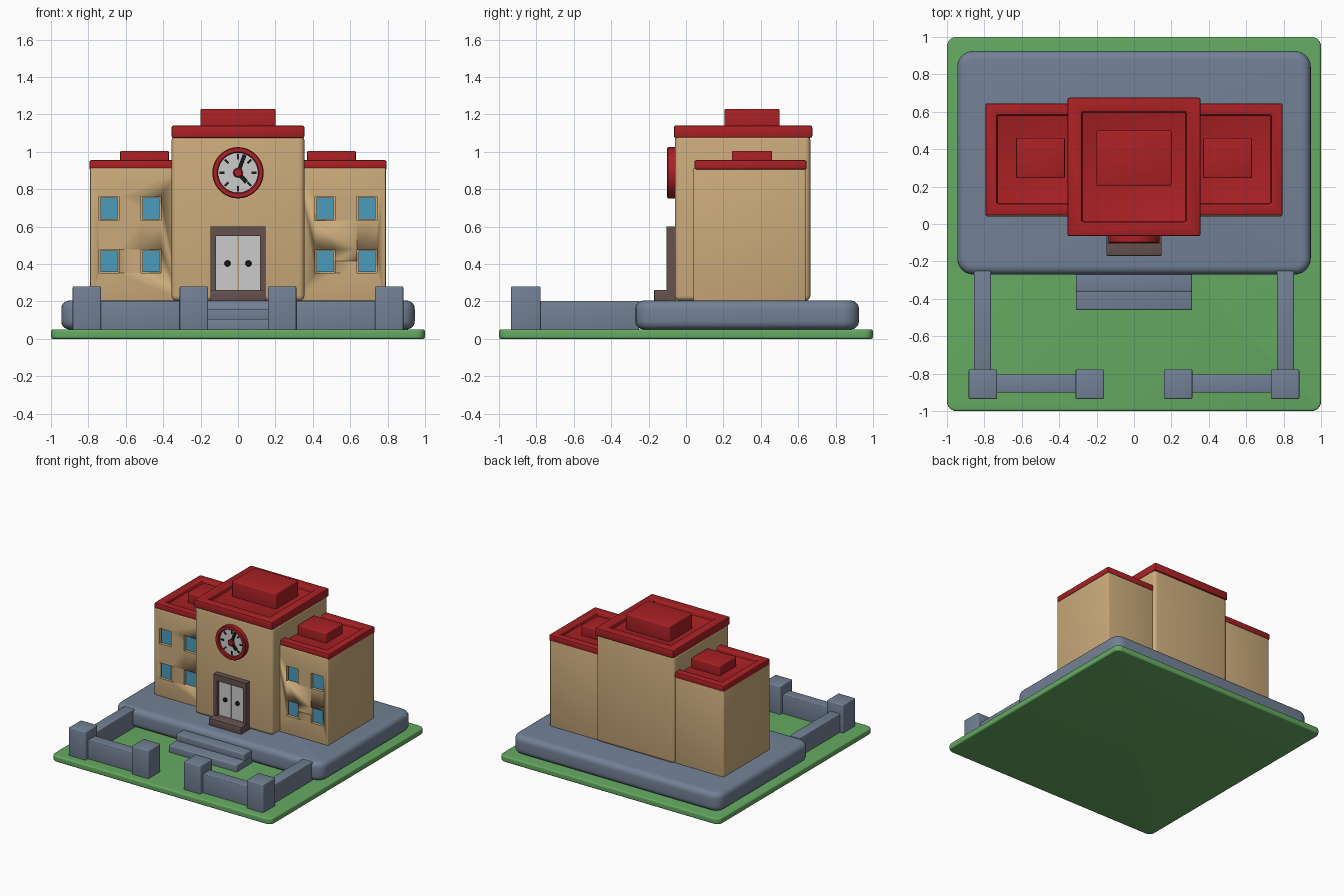
import bpy, bmesh, math
from mathutils import Matrix, Vector

if "Cube" in bpy.data.objects:
    bpy.data.objects.remove(bpy.data.objects["Cube"])


def material(name, r, g, b):
    m = bpy.data.materials.new(name)
    m.diffuse_color = (r, g, b, 1)
    m.use_nodes = True
    m.node_tree.nodes["Principled BSDF"].inputs["Base Color"].default_value = m.diffuse_color
    return m


GREEN = material("grass", 0.13, 0.40, 0.12)
STONE = material("stone", 0.17, 0.22, 0.30)
TAN = material("plaster", 0.60, 0.41, 0.20)
RED = material("roof_red", 0.40, 0.015, 0.018)
BROWN = material("door_brown", 0.13, 0.085, 0.08)
WHITE = material("pale_grey", 0.52, 0.52, 0.52)
BLACK = material("black", 0.01, 0.01, 0.01)
GLASS = material("glass", 0.07, 0.33, 0.50)


def finish(bm, name, mat, bevel=0, segs=3):
    bmesh.ops.recalc_face_normals(bm, faces=bm.faces)
    me = bpy.data.meshes.new(name)
    bm.to_mesh(me)
    bm.free()
    ob = bpy.data.objects.new(name, me)
    bpy.context.collection.objects.link(ob)
    if mat:
        me.materials.append(mat)
    bpy.ops.object.select_all(action='DESELECT')
    bpy.context.view_layer.objects.active = ob
    ob.select_set(True)
    if bevel:
        mod = ob.modifiers.new("bevel", 'BEVEL')
        mod.width, mod.segments = bevel, segs
        bpy.ops.object.modifier_apply(modifier="bevel")
    bpy.ops.object.shade_smooth_by_angle(angle=math.radians(35))
    return ob


def box_bm(x, y, z):
    bm = bmesh.new()
    lo, hi = Vector((x[0], y[0], z[0])), Vector((x[1], y[1], z[1]))
    bmesh.ops.create_cube(bm, size=1, matrix=Matrix.Translation((lo + hi) / 2)
                          @ Matrix.Diagonal((*(hi - lo), 1)))
    return bm


def box(name, x, y, z, mat, bevel=0.0, segs=3, corner=0.0):
    bm = box_bm(x, y, z)
    if corner:  # round the upright edges first
        up = [e for e in bm.edges if abs(e.verts[0].co.z - e.verts[1].co.z) > 1e-4]
        bmesh.ops.bevel(bm, geom=up, offset=corner, segments=6, profile=0.5, affect='EDGES')
    if bevel and corner:  # then only the top and bottom rims
        rim = [e for e in bm.edges if abs(e.verts[0].co.z - e.verts[1].co.z) < 1e-4]
        bmesh.ops.bevel(bm, geom=rim, offset=bevel, segments=5, profile=0.5, affect='EDGES')
        bevel = 0
    return finish(bm, name, mat, bevel, segs)


def tray(name, x, y, z, inset, depth, mat):
    """Flat roof slab with a sunken top surrounded by a parapet."""
    bm = box_bm(x, y, z)
    top = max(bm.faces, key=lambda f: f.calc_center_median().z)
    bmesh.ops.inset_region(bm, faces=[top], thickness=inset)
    inner = bmesh.ops.inset_region(bm, faces=[top], thickness=0.002)
    bmesh.ops.translate(bm, verts=top.verts, vec=(0, 0, -depth))
    return finish(bm, name, mat, 0.009, 2)


def lathe(name, profile, centre, mat, n=48):
    """Spin (radius, y) points about the y axis through centre."""
    bm = bmesh.new()
    rings = []
    for i in range(n):
        a = math.tau * i / n
        rings.append([bm.verts.new((centre[0] + r * math.cos(a), y, centre[1] + r * math.sin(a)))
                      for r, y in profile])
    for i in range(n):
        p, q = rings[i], rings[(i + 1) % n]
        for j in range(len(profile) - 1):
            bm.faces.new((p[j], p[j + 1], q[j + 1], q[j]))
    for end in (0, -1):
        bm.faces.new([r[end] for r in rings])
    return finish(bm, name, mat)


def clock_bar(name, r0, r1, width, angle, y):
    """Bar on the clock face, angle measured clockwise from twelve."""
    bm = box_bm((-width / 2, width / 2), (y, -0.07), (r0, r1))
    bm.transform(Matrix.Translation((0, 0, CZ)) @ Matrix.Rotation(angle, 4, 'Y'))
    return finish(bm, name, BLACK)


# Lawn and stone terrace
box("lawn", (-1, 1), (-1, 1), (0, 0.05), GREEN, 0.012, corner=0.05)
box("terrace", (-0.945, 0.945), (-0.27, 0.925), (0.05, 0.205), STONE, 0.045, corner=0.085)

# Entrance steps
box("lower_step", (-0.31, 0.31), (-0.46, -0.25), (0.04, 0.107), STONE, 0.008)
box("upper_step", (-0.31, 0.31), (-0.362, -0.25), (0.10, 0.16), STONE, 0.008)

# Central block, roof slab and roof cap
box("central_block", (-0.355, 0.355), (-0.06, 0.665), (0.203, 1.09), TAN, 0.028, 4)
tray("central_roof", (-0.355, 0.355), (-0.065, 0.675), (1.075, 1.14), 0.107, 0.035, RED)
box("central_roof_cap", (-0.2, 0.2), (0.205, 0.5), (1.09, 1.23), RED, 0.008)

# Wings, with windows cut into the front
for s, side in ((-1, "left"), (1, "right")):
    def span(a, b):
        return tuple(sorted((s * a, s * b)))
    wing = box(side + "_wing", span(0.30, 0.79), (0.04, 0.64), (0.2, 0.915), TAN, 0.008)
    cut = bmesh.new()
    for wx in (0.465, 0.69):
        for wz in (0.415, 0.697):
            bmesh.ops.create_cube(cut, size=1, matrix=Matrix.Translation((s * wx, 0.04, wz))
                                  @ Matrix.Diagonal((0.106, 0.05, 0.126, 1)))
            box(side + "_window_glass", (s * wx - 0.046, s * wx + 0.046), (0.055, 0.07),
                (wz - 0.058, wz + 0.058), GLASS)
    cutter = finish(cut, side + "_window_cutter", None)
    cutter.hide_render = True
    mod = wing.modifiers.new("windows", 'BOOLEAN')
    mod.operation, mod.object, mod.solver = 'DIFFERENCE', cutter, 'EXACT'
    bpy.context.view_layer.objects.active = wing
    bpy.ops.object.modifier_apply(modifier="windows")
    bpy.data.objects.remove(cutter)
    tray(side + "_wing_roof", span(0.205, 0.795), (0.045, 0.645), (0.905, 0.955), 0.087, 0.03, RED)
    box(side + "_wing_roof_cap", span(0.37, 0.63), (0.245, 0.46), (0.915, 1.005), RED, 0.007)

    # Garden wall and posts
    for px, label in ((0.16, "gate"), (0.732, "corner")):
        box(f"{side}_{label}_post", span(px, px + 0.152), (-0.935, -0.777), (0.045, 0.28), STONE, 0.007)
    box(side + "_front_wall", span(0.30, 0.74), (-0.902, -0.805), (0.045, 0.203), STONE, 0.006)
    box(side + "_side_wall", span(0.765, 0.855), (-0.79, -0.25), (0.045, 0.203), STONE, 0.006)

# Door: frame from jambs and lintel, leaves, knobs, threshold
for s, side in ((-1, "left"), (1, "right")):
    def span(a, b):
        return tuple(sorted((s * a, s * b)))
    box(side + "_door_jamb", span(0.117, 0.148), (-0.105, -0.05), (0.2, 0.6), BROWN)
    box(side + "_door_leaf", span(0.005, 0.117), (-0.082, -0.05), (0.25, 0.55), WHITE)
    lathe(side + "_door_knob", [(0.017, -0.06), (0.017, -0.092), (0.011, -0.098)],
          (s * 0.056, 0.403), BLACK, 16)
box("door_lintel", (-0.118, 0.118), (-0.105, -0.05), (0.55, 0.6), BROWN)
box("door_gap_strip", (-0.006, 0.006), (-0.078, -0.05), (0.25, 0.55), TAN)
box("door_threshold", (-0.148, 0.148), (-0.17, -0.05), (0.2, 0.262), BROWN, 0.004, 2)

# Clock: rim, face, hour marks, hands and hub
CZ = 0.888
lathe("clock_rim", [(0.137, -0.05), (0.137, -0.096), (0.132, -0.102), (0.112, -0.102),
                    (0.107, -0.096), (0.107, -0.075)], (0, CZ), RED)
lathe("clock_face", [(0.108, -0.06), (0.108, -0.08)], (0, CZ), WHITE)
for i in range(8):
    clock_bar("hour_mark", 0.072, 0.1, 0.012, math.tau * i / 8, -0.085)
clock_bar("minute_hand", 0, 0.102, 0.021, math.atan2(0.037, 0.1), -0.09)
clock_bar("hour_hand", 0, 0.068, 0.023, math.atan2(0.045, -0.05), -0.09)
lathe("clock_hub", [(0.026, -0.06), (0.026, -0.095), (0.02, -0.1)], (0, CZ), RED, 24)
